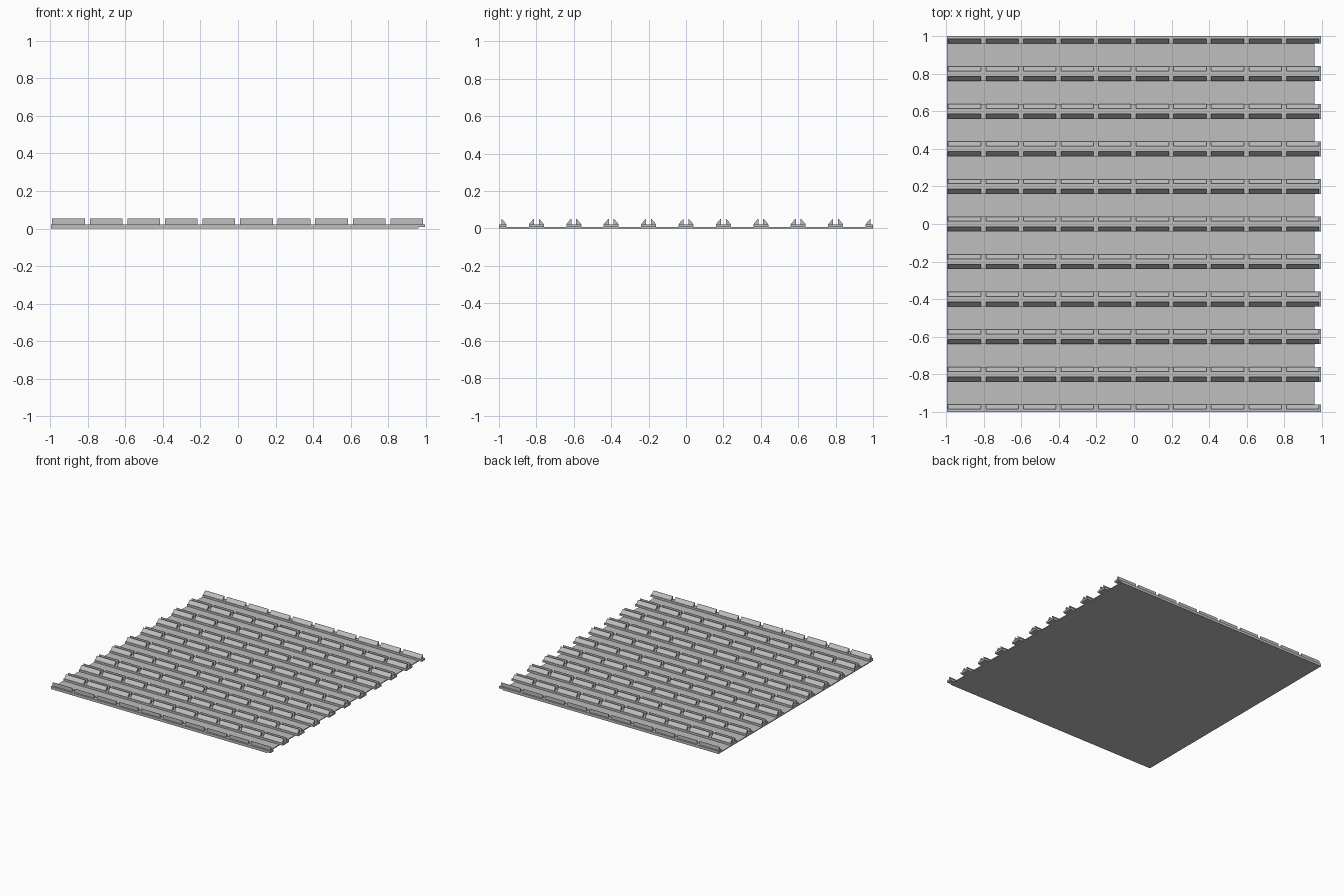
import bpy

cube = bpy.data.objects.get("Cube")
if cube:
    bpy.data.objects.remove(cube, do_unlink=True)

grey = bpy.data.materials.new("light grey")
grey.use_nodes = True
COLOUR = (0.52, 0.52, 0.52, 1)
grey.diffuse_color = COLOUR
grey.node_tree.nodes["Principled BSDF"].inputs["Base Color"].default_value = COLOUR

LEFT, RIGHT, PLATE_RIGHT = -0.995, 0.995, 0.962
PLATE_TOP, RAIL_TOP, CLIP_TOP = 0.007, 0.022, 0.052
PITCH = 0.2


def prism(name, profile, x0, x1):
    """Extrude a closed (y, z) profile along x."""
    n = len(profile)
    area = sum(profile[i][0] * profile[(i + 1) % n][1]
               - profile[(i + 1) % n][0] * profile[i][1] for i in range(n))
    if area < 0:
        profile = profile[::-1]
    verts = [(x, y, z) for x in (x0, x1) for y, z in profile]
    faces = [tuple(range(n))[::-1], tuple(range(n, 2 * n))]
    faces += [(i, (i + 1) % n, n + (i + 1) % n, n + i) for i in range(n)]
    mesh = bpy.data.meshes.new(name)
    mesh.from_pydata(verts, [], faces)
    mesh.materials.append(grey)
    obj = bpy.data.objects.new(name, mesh)
    bpy.context.collection.objects.link(obj)
    return obj


def bar(name, y0, y1, z0, z1, x0, x1):
    return prism(name, [(y0, z0), (y1, z0), (y1, z1), (y0, z1)], x0, x1)


# Thin base sheet, stopping short of the rail ends
bar("base_plate", -1, 1, 0, PLATE_TOP, LEFT, PLATE_RIGHT)

for row in range(11):
    y = -1 + PITCH * row
    # Rails; the two outermost are half width
    bar("rail", max(y - 0.04, -1), min(y + 0.04, 1), PLATE_TOP, RAIL_TOP, LEFT, RIGHT)

    # Pairs of wedge clips, upright inside and sloping outside
    for side in (-1, 1):
        if abs(y + side * 0.04) > 1:
            continue
        wedge = [(y + side * 0.013, RAIL_TOP), (y + side * 0.038, RAIL_TOP),
                 (y + side * 0.038, RAIL_TOP + 0.003),
                 (y + side * 0.015, CLIP_TOP), (y + side * 0.013, CLIP_TOP)]
        for col in range(10):
            x = -0.902 + PITCH * col
            prism("clip", wedge, x - 0.087, x + 0.087)
